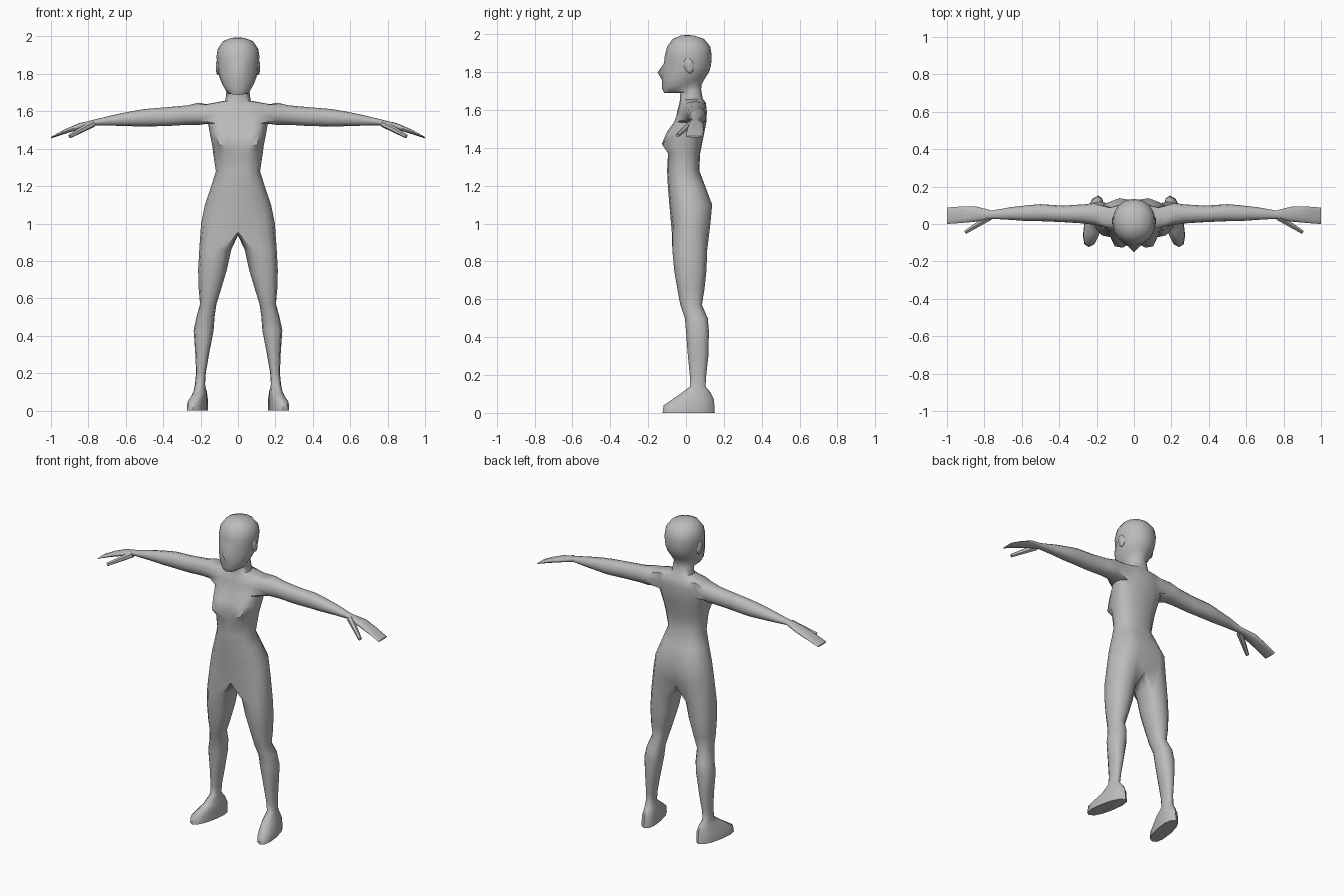
import bpy, bmesh, math
from mathutils import Vector, Matrix

if "Cube" in bpy.data.objects:
    bpy.data.objects.remove(bpy.data.objects["Cube"])

grey = bpy.data.materials.new("neutral grey")
grey.diffuse_color = (0.5, 0.5, 0.5, 1)
grey.use_nodes = True
grey.node_tree.nodes["Principled BSDF"].inputs["Base Color"].default_value = grey.diffuse_color


def finish(bm, name):
    """Turn a half-body bmesh into a mirrored, smooth-shaded object."""
    bmesh.ops.recalc_face_normals(bm, faces=bm.faces)
    me = bpy.data.meshes.new(name)
    bm.to_mesh(me)
    bm.free()
    ob = bpy.data.objects.new(name, me)
    bpy.context.collection.objects.link(ob)
    me.materials.append(grey)
    m = ob.modifiers.new("mirror", 'MIRROR')
    m.use_clip = True
    m.merge_threshold = 0.0005
    bpy.ops.object.select_all(action='DESELECT')
    ob.select_set(True)
    bpy.context.view_layer.objects.active = ob
    bpy.ops.object.shade_smooth_by_angle(angle=math.radians(55))
    return ob


def spow(v, p):
    return math.copysign(abs(v) ** p, v)


def bridge(bm, a, b, closed):
    n = len(a)
    for i in range(n if closed else n - 1):
        j = (i + 1) % n
        bm.faces.new((a[i], a[j], b[j], b[i]))


bm = bmesh.new()


def half_ring(hw, yf, yb, zf, zb, front=0, back=0, nose=0, p=0.85):
    """Nine points from the front centre line round the side to the back."""
    ring = []
    mid, half = (yf + yb) / 2, (yb - yf) / 2
    fw = {1: 0.85, 2: 1.0, 3: 0.35}
    bw = {7: 1.0, 6: 1.0, 5: 0.4}
    for i in range(9):
        t = math.pi * i / 8
        x = 0 if i in (0, 8) else hw * spow(math.sin(t), p)
        k = -spow(math.cos(t), p)
        y = mid + half * k - front * fw.get(i, 0) + back * bw.get(i, 0)
        if i == 0:
            y -= nose
        ring.append(bm.verts.new((x, y, zf + (zb - zf) * (k + 1) / 2)))
    return ring


# Torso, from hips to shoulders: half width, front, back, z, bust, seat
torso = [half_ring(hw, f, b, z, z, bust, seat) for hw, f, b, z, bust, seat in (
    (.197, -.075, .11, 1.0, 0, .025),
    (.177, -.088, .125, 1.1, 0, .02),
    (.143, -.096, .10, 1.2, 0, .005),
    (.118, -.10, .07, 1.28, 0, 0),
    (.132, -.09, .075, 1.37, .012, 0),
    (.138, -.085, .085, 1.42, .056, 0),
    (.150, -.07, .097, 1.48, .045, 0),
    (.160, -.056, .108, 1.535, .015, 0),
    (.165, -.047, .11, 1.59, 0, 0),
    (.175, -.035, .105, 1.637, 0, 0))]
for i in (0, 8):
    torso[0][i].co.z -= .045

# Neck and head: half width, front, back, front z, back z, nose
head = [half_ring(hw, f, b, zf, zb, nose=n, p=.95) for hw, f, b, zf, zb, n in (
    (.068, -.032, .088, 1.652, 1.66, 0),
    (.062, -.03, .08, 1.69, 1.71, 0),
    (.064, -.115, .083, 1.688, 1.735, 0),
    (.083, -.127, .102, 1.715, 1.77, 0),
    (.098, -.124, .122, 1.76, 1.80, .004),
    (.107, -.119, .131, 1.797, 1.83, .031),
    (.111, -.113, .135, 1.845, 1.86, .004),
    (.115, -.111, .135, 1.89, 1.895, 0),
    (.108, -.10, .128, 1.935, 1.935, 0),
    (.080, -.07, .095, 1.975, 1.975, 0),
    (.036, -.03, .045, 1.992, 1.992, 0))]

rings = torso + head
for k in range(len(rings) - 1):
    a, b = rings[k], rings[k + 1]
    for i in range(8):
        if k in (7, 8) and 2 <= i <= 5:
            continue    # shoulder opening
        bm.faces.new((a[i], a[i + 1], b[i + 1], b[i]))
crown = bm.verts.new((0, .006, 1.996))
for i in range(8):
    bm.faces.new((rings[-1][i], rings[-1][i + 1], crown))

# Arm, grown out of the shoulder opening: x, z range, y range
r7, r8, r9 = torso[7:10]
prev = r7[2:7] + [r8[6]] + r9[6:1:-1] + [r8[2]]
for v in r8[3:6]:
    bm.verts.remove(v)
for x, z0, z1, y0, y1 in (
        (.21, 1.527, 1.646, -.005, .112),
        (.27, 1.528, 1.632, .003, .105),
        (.38, 1.521, 1.622, .01, .098),
        (.50, 1.519, 1.612, .015, .106),
        (.56, 1.520, 1.602, .015, .101),
        (.66, 1.523, 1.582, .022, .09),
        (.76, 1.525, 1.558, .028, .072),
        (.85, 1.503, 1.536, .012, .095),
        (.93, 1.478, 1.502, .005, .093),
        (1.0, 1.455, 1.463, .0, .088)):
    ring = []
    for i in range(12):
        t = math.radians(30 * (i - 2))
        ring.append(bm.verts.new((x, (y0 + y1) / 2 + (y1 - y0) / 2 * spow(math.sin(t), .9),
                                  (z0 + z1) / 2 - (z1 - z0) / 2 * spow(math.cos(t), .9))))
    bridge(bm, prev, ring, True)
    prev = ring
bm.faces.new(prev)

# Leg and foot, closed through the crotch: inner x, outer x, y range, z range, splay
crotch = [bm.verts.new((0, y, .937)) for y in (.075, .03, -.02)]
prev = torso[0] + crotch
for xi, xo, y0, y1, zf, zb, splay in (
        (.036, .207, -.072, .112, .86, .86, 0),
        (.060, .213, -.062, .108, .75, .75, 0),
        (.090, .210, -.045, .097, .65, .65, 0),
        (.115, .203, -.03, .084, .57, .57, 0),
        (.125, .222, -.006, .115, .50, .50, 0),
        (.130, .237, .0, .121, .43, .43, 0),
        (.155, .228, .01, .118, .30, .30, 0),
        (.172, .224, .02, .107, .20, .20, 0),
        (.176, .230, .022, .103, .14, .14, 0),
        (.170, .240, -.045, .128, .09, .11, .1),
        (.168, .262, -.118, .148, .04, .07, .18),
        (.168, .264, -.124, .152, 0, 0, .18)):
    ring = []
    for i in range(12):
        t = math.radians(30 * (i - 1))
        k = -spow(math.cos(t), .85)
        y = (y0 + y1) / 2 + (y1 - y0) / 2 * k
        x = (xi + xo) / 2 + (xo - xi) / 2 * spow(math.sin(t), .85) - splay * (y - .02)
        ring.append(bm.verts.new((x, y, zf + (zb - zf) * (k + 1) / 2)))
    bridge(bm, prev, ring, True)
    prev = ring
bm.faces.new(prev)
finish(bm, "body")

# Thumbs
bm = bmesh.new()
a, b = Vector((.775, .035, 1.535)), Vector((.90, -.043, 1.466))
rot = (b - a).to_track_quat('Z', 'Y').to_matrix().to_4x4()
bmesh.ops.create_cone(bm, cap_ends=True, segments=6, radius1=.02, radius2=.011,
                      depth=(b - a).length, matrix=Matrix.Translation((a + b) / 2) @ rot)
finish(bm, "thumbs")

# Ears
bm = bmesh.new()
bmesh.ops.create_uvsphere(bm, u_segments=8, v_segments=6, radius=1,
                          matrix=Matrix.Translation((.108, .015, 1.835))
                          @ Matrix.Rotation(math.radians(12), 4, 'X')
                          @ Matrix.Diagonal((.011, .026, .043, 1)))
finish(bm, "ears")
